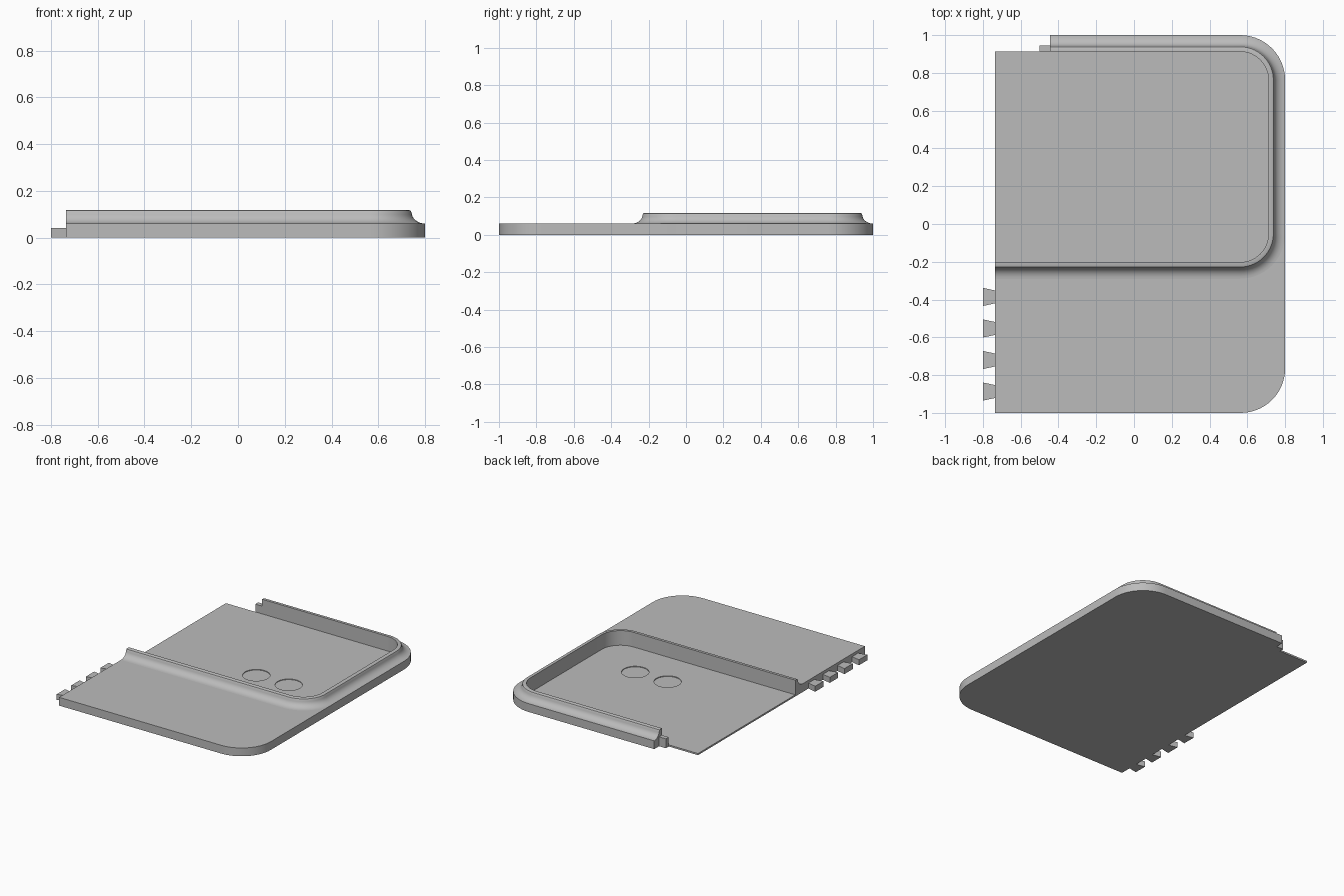
import bpy, bmesh, math
from mathutils import Vector

old = bpy.data.objects.get("Cube")
if old:
    bpy.data.objects.remove(old)

grey = bpy.data.materials.new("plain grey")
grey.use_nodes = True
grey.diffuse_color = (0.5, 0.5, 0.5, 1)
grey.node_tree.nodes["Principled BSDF"].inputs["Base Color"].default_value = (0.5, 0.5, 0.5, 1)

LEFT, RIGHT, RIM = -0.735, 0.8, 0.088      # plate edges and rim width
FLOOR, PLATE, TOP = 0.012, 0.06, 0.118     # surface heights
IN_X, IN_Y0, IN_Y1, IN_R = RIGHT - RIM, -0.202, 1 - RIM, 0.15
STRIP_END = -0.445


def finish(name, bm, smooth=True):
    bmesh.ops.recalc_face_normals(bm, faces=bm.faces)
    mesh = bpy.data.meshes.new(name)
    bm.to_mesh(mesh)
    bm.free()
    obj = bpy.data.objects.new(name, mesh)
    bpy.context.collection.objects.link(obj)
    mesh.materials.append(grey)
    if smooth:
        bpy.ops.object.select_all(action='DESELECT')
        obj.select_set(True)
        bpy.context.view_layer.objects.active = obj
        bpy.ops.object.shade_smooth_by_angle(angle=math.radians(35))
    return obj


def prism(name, outline, z0, z1, smooth=True):
    bm = bmesh.new()
    face = bm.faces.new([bm.verts.new((x, y, z0)) for x, y in outline])
    ext = bmesh.ops.extrude_face_region(bm, geom=[face])
    verts = [g for g in ext["geom"] if isinstance(g, bmesh.types.BMVert)]
    bmesh.ops.translate(bm, verts=verts, vec=(0, 0, z1 - z0))
    return finish(name, bm, smooth)


def arc(cx, cy, r, a0, a1, n=14):
    angles = [math.radians(a0 + (a1 - a0) * i / n) for i in range(n + 1)]
    return [(cx + r * math.cos(a), cy + r * math.sin(a)) for a in angles]


def pocket_path(d):
    """Open path around the pocket, pushed outwards by d."""
    cx = IN_X - IN_R
    return ([(LEFT, IN_Y0 - d)]
            + arc(cx, IN_Y0 + IN_R, IN_R + d, -90, 0)
            + arc(cx, IN_Y1 - IN_R, IN_R + d, 0, 90)
            + [(STRIP_END, IN_Y1 + d)])


# Raised rim: flat lip, small round and concave fillet swept round the pocket
profile = [(0, 0), (0, TOP), (0.02, TOP), (0.026, 0.115), (0.03, 0.107)]
profile += [(RIM + 0.057 * math.cos(a), 0.107 + 0.047 * math.sin(a))
            for a in [math.radians(180 + 90 * i / 8) for i in range(1, 9)]]
profile += [(RIM, 0)]
bm = bmesh.new()
rows = [[bm.verts.new((x, y, z)) for x, y in pocket_path(d)] for d, z in profile]
for a, b in zip(rows, rows[1:] + rows[:1]):
    for i in range(len(a) - 1):
        bm.faces.new((a[i], a[i + 1], b[i + 1], b[i]))
for end in (0, -1):
    bm.faces.new([row[end] for row in rows])
finish("pocket_rim", bm)

# Front slab, filling the outer corner beside the rim
corner = 0.235
inner = [p for p in pocket_path(0.04) if p[1] < 0.05]
slab = ([(LEFT, -1)] + arc(RIGHT - corner, -1 + corner, corner, -90, 0)
        + [(RIGHT, inner[-1][1])] + inner[::-1])
prism("front_slab", slab, 0, PLATE)

# Thin pocket floor with two shallow round recesses
floor = prism("pocket_floor", pocket_path(0) + [(LEFT, IN_Y1)], 0, FLOOR)
for i, x in enumerate((0.07, 0.33)):
    bpy.ops.mesh.primitive_cylinder_add(vertices=48, radius=0.09, depth=0.1,
                                        location=(x, 0.11, FLOOR - 0.005 + 0.05))
    cutter = bpy.context.object
    cutter.name = f"recess_cutter_{i + 1}"
    cutter.data.materials.append(grey)
    mod = floor.modifiers.new("recess", 'BOOLEAN')
    mod.object = cutter
    mod.solver = 'EXACT'
    bpy.context.view_layer.objects.active = floor
    bpy.ops.object.modifier_apply(modifier=mod.name)
    bpy.data.objects.remove(cutter)

# Locating tab on the end of the back strip
prism("strip_tab", [(-0.5, IN_Y1), (STRIP_END, IN_Y1), (STRIP_END, 0.945), (-0.5, 0.945)],
      0, 0.068, False)

# Dovetail teeth along the left edge
for i in range(4):
    y = -0.386 - 0.167 * i
    prism(f"dovetail_tooth_{i + 1}",
          [(-0.8, y - 0.048), (LEFT, y - 0.034), (LEFT, y + 0.034), (-0.8, y + 0.048)],
          0, 0.04, False)
